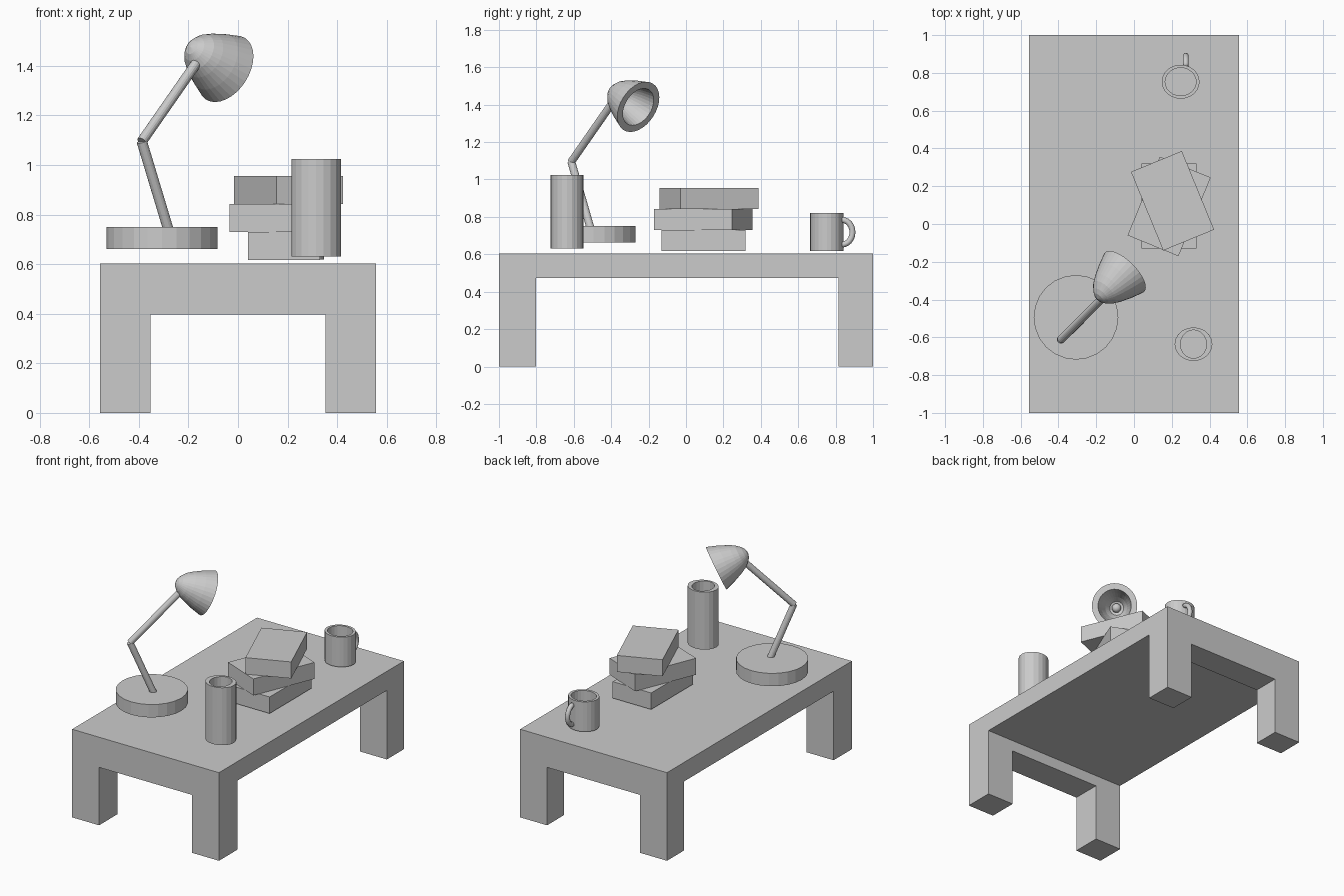
import bpy, bmesh, math
from mathutils import Vector, Matrix

if "Cube" in bpy.data.objects:
    bpy.data.objects.remove(bpy.data.objects["Cube"])


def finish(bm, name, smooth=False):
    bmesh.ops.recalc_face_normals(bm, faces=bm.faces)
    me = bpy.data.meshes.new(name)
    bm.to_mesh(me)
    bm.free()
    for p in me.polygons:
        p.use_smooth = smooth
    ob = bpy.data.objects.new(name, me)
    bpy.context.collection.objects.link(ob)
    return ob


def box(name, centre, size, angle=0):
    bm = bmesh.new()
    m = (Matrix.Translation(centre) @ Matrix.Rotation(math.radians(angle), 4, 'Z')
         @ Matrix.Diagonal((*size, 1)))
    bmesh.ops.create_cube(bm, size=1, matrix=m)
    return finish(bm, name)


def lathe(name, profile, matrix, sides):
    """Rings of (x radius, y radius, height); first and last ring are capped."""
    bm = bmesh.new()
    rings = [[bm.verts.new(matrix @ Vector((rx * math.cos(a), ry * math.sin(a), h)))
              for a in (2 * math.pi * i / sides for i in range(sides))]
             for rx, ry, h in profile]
    for r0, r1 in zip(rings, rings[1:]):
        for i in range(sides):
            j = (i + 1) % sides
            bm.faces.new((r0[i], r0[j], r1[j], r1[i]))
    bm.faces.new(rings[0])
    bm.faces.new(rings[-1])
    return finish(bm, name)


def aim(start, direction):
    q = Vector(direction).to_track_quat('Z', 'Y')
    return Matrix.Translation(start) @ q.to_matrix().to_4x4()


def rod(name, a, b, r, sides=16):
    d = Vector(b) - Vector(a)
    return lathe(name, [(r, r, 0), (r, r, d.length)], aim(a, d), sides)


# Table: one block with a cross-shaped pair of arches cut through it
table = box("table", (0, 0, 0.302), (1.112, 2, 0.603))
for name, c, s in [("side_arch_cutter", (0, 0.007, 0.1865), (2, 1.618, 0.573)),
                   ("end_arch_cutter", (0, 0, 0.1485), (0.704, 3, 0.497))]:
    cutter = box(name, c, s)
    cutter.hide_render = True
    cutter.hide_viewport = True
    mod = table.modifiers.new(name, 'BOOLEAN')
    mod.object = cutter
    mod.operation = 'DIFFERENCE'
    mod.solver = 'EXACT'

# Stack of three twisted books
for name, x, y, z, angle in [("bottom_book", 0.186, 0.094, 0.673, 0),
                             ("middle_book", 0.186, 0.093, 0.786, -22.3),
                             ("top_book", 0.204, 0.123, 0.899, 22.3)]:
    box(name, (x, y, z), (0.291, 0.45, 0.113), angle)

# Tall vase and mug: slightly oval hollow cups
lathe("vase", [(0.1, 0.089, 0.631), (0.1, 0.089, 1.024),
               (0.069, 0.075, 1.024), (0.069, 0.075, 0.68)],
      Matrix.Translation((0.315, -0.636, 0)), 20)
lathe("mug", [(0.1, 0.09, 0.618), (0.1, 0.09, 0.822),
              (0.082, 0.074, 0.822), (0.082, 0.074, 0.645)],
      Matrix.Translation((0.247, 0.753, 0)), 24)

# Mug handle: tube swept along a half ellipse
bm = bmesh.new()
rings = []
for i in range(13):
    t = math.pi * (i / 12 - 0.5)
    c = Vector((0.274, 0.834 + 0.056 * math.cos(t), 0.718 + 0.066 * math.sin(t)))
    out = Vector((0, math.cos(t), math.sin(t)))
    rings.append([bm.verts.new(c + 0.016 * (math.cos(a) * out + math.sin(a) * Vector((1, 0, 0))))
                  for a in (math.pi * k / 5 for k in range(10))])
for r0, r1 in zip(rings, rings[1:]):
    for k in range(10):
        bm.faces.new((r0[k], r0[k - 1], r1[k - 1], r1[k]))
bm.faces.new(rings[0])
bm.faces.new(rings[-1])
finish(bm, "mug_handle", smooth=True)

# Lamp base and jointed arm
lathe("lamp_base", [(0.224, 0.224, 0.662), (0.224, 0.224, 0.75)],
      Matrix.Translation((-0.307, -0.494, 0)), 24)
elbow = (-0.388, -0.613, 1.095)
rod("lower_arm", (-0.272, -0.502, 0.71), elbow, 0.021)
rod("upper_arm", elbow, (-0.17, -0.395, 1.408), 0.021)

# Lamp shade: thick rounded bowl tilted downward, with a bulb inside
axis = Vector((0.645, 0.645, -0.41)).normalized()
apex = Vector((-0.05, -0.255, 1.388)) - 0.22 * axis
outline = [(0.002, 0), (0.03, 0.008), (0.052, 0.025), (0.078, 0.055), (0.097, 0.09),
           (0.123, 0.15), (0.147, 0.22), (0.108, 0.22), (0.092, 0.15), (0.07, 0.09),
           (0.045, 0.05), (0.002, 0.035)]
lathe("lamp_shade", [(r, r, h) for r, h in outline], aim(apex, axis), 32)
bm = bmesh.new()
bmesh.ops.create_uvsphere(bm, u_segments=16, v_segments=10, radius=0.03,
                          matrix=Matrix.Translation(apex + 0.07 * axis))
finish(bm, "bulb", smooth=True)
